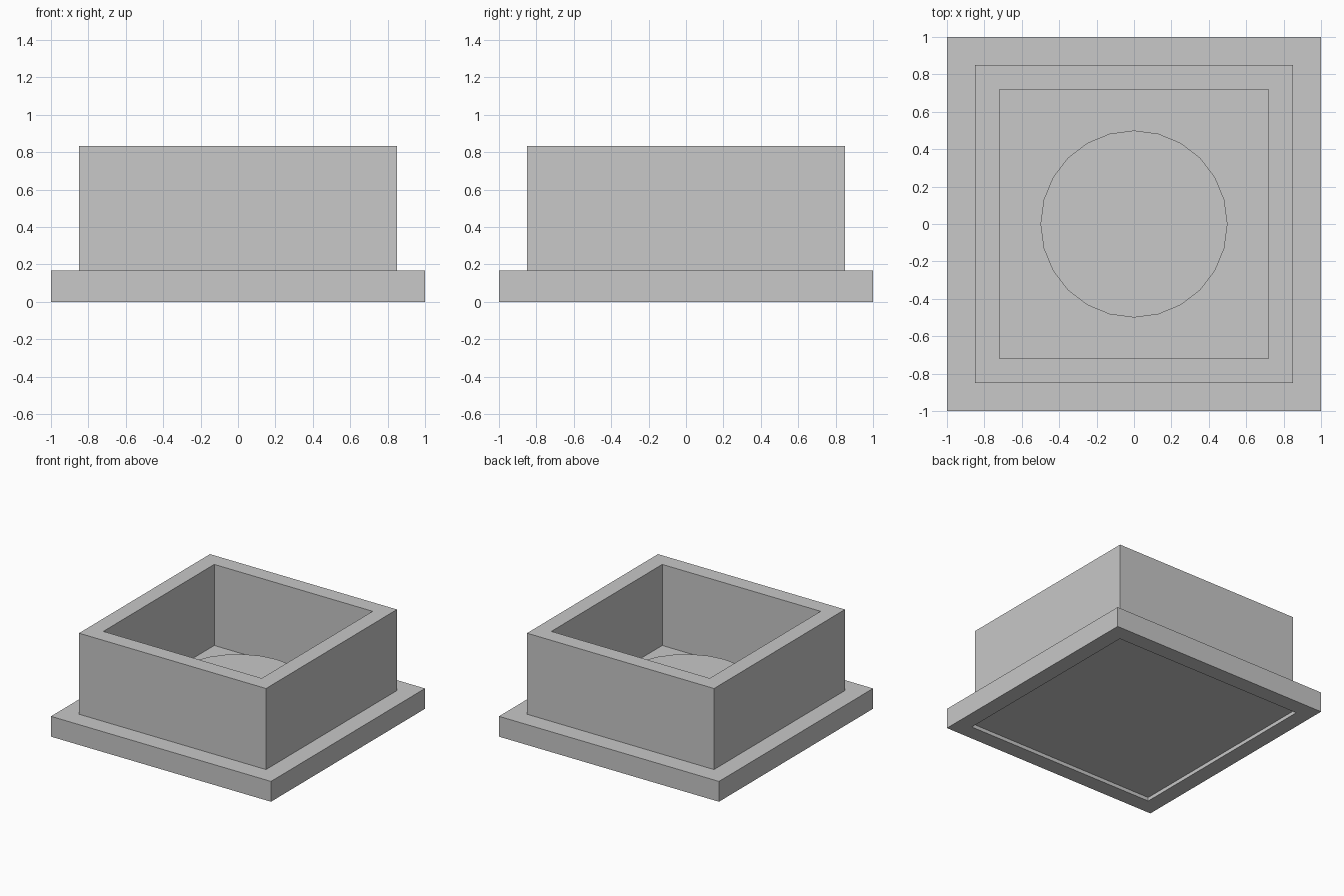
import bpy
import bmesh
from mathutils import Matrix

cube = bpy.data.objects.get("Cube")
if cube:
    bpy.data.objects.remove(cube, do_unlink=True)

BASE_TOP, WALL_TOP, DISC_TOP = 0.167, 0.833, 0.33
WALL_OUT, WALL_IN = 0.85, 0.72
RECESS_HALF, RECESS_DEPTH = 0.867, 0.03

grey = bpy.data.materials.new("plain grey")
grey.use_nodes = True
grey.diffuse_color = (0.58, 0.58, 0.58, 1)
grey.node_tree.nodes["Principled BSDF"].inputs["Base Color"].default_value = grey.diffuse_color


def finish(name, bm):
    bmesh.ops.recalc_face_normals(bm, faces=bm.faces)
    mesh = bpy.data.meshes.new(name)
    bm.to_mesh(mesh)
    bm.free()
    mesh.materials.append(grey)
    bpy.context.collection.objects.link(bpy.data.objects.new(name, mesh))


def block(half, bottom, top):
    bm = bmesh.new()
    size = Matrix.Diagonal((2 * half, 2 * half, top - bottom, 1))
    bmesh.ops.create_cube(bm, size=1, matrix=Matrix.Translation((0, 0, (top + bottom) / 2)) @ size)
    return bm


def facing(bm, z):
    bm.normal_update()
    return [f for f in bm.faces if f.normal.z * z > 0.9]


def sink(bm, face, margin, offset):
    """Inset a face and push it in to leave a square pocket."""
    bmesh.ops.inset_region(bm, faces=[face], thickness=margin, use_even_offset=True)
    extruded = bmesh.ops.extrude_discrete_faces(bm, faces=[face])["faces"]
    bmesh.ops.translate(bm, verts=extruded[0].verts, vec=(0, 0, offset))
    return extruded[0]


# Square base with a shallow recess underneath
base = block(1, 0, BASE_TOP)
sink(base, facing(base, -1)[0], 1 - RECESS_HALF, RECESS_DEPTH)
finish("base", base)

# Open square wall: the base closes it from below
walls = block(WALL_OUT, BASE_TOP, WALL_TOP)
underside = facing(walls, -1)
floor = sink(walls, facing(walls, 1)[0], WALL_OUT - WALL_IN, BASE_TOP - WALL_TOP)
bmesh.ops.delete(walls, geom=underside + [floor], context="FACES_ONLY")
finish("walls", walls)

# Low round pedestal in the middle of the floor
disc = bmesh.new()
bmesh.ops.create_cone(disc, cap_ends=True, segments=24, radius1=0.5, radius2=0.5,
                      depth=DISC_TOP - BASE_TOP,
                      matrix=Matrix.Translation((0, 0, (DISC_TOP + BASE_TOP) / 2)))
bmesh.ops.delete(disc, geom=facing(disc, -1), context="FACES_ONLY")
finish("pedestal", disc)
